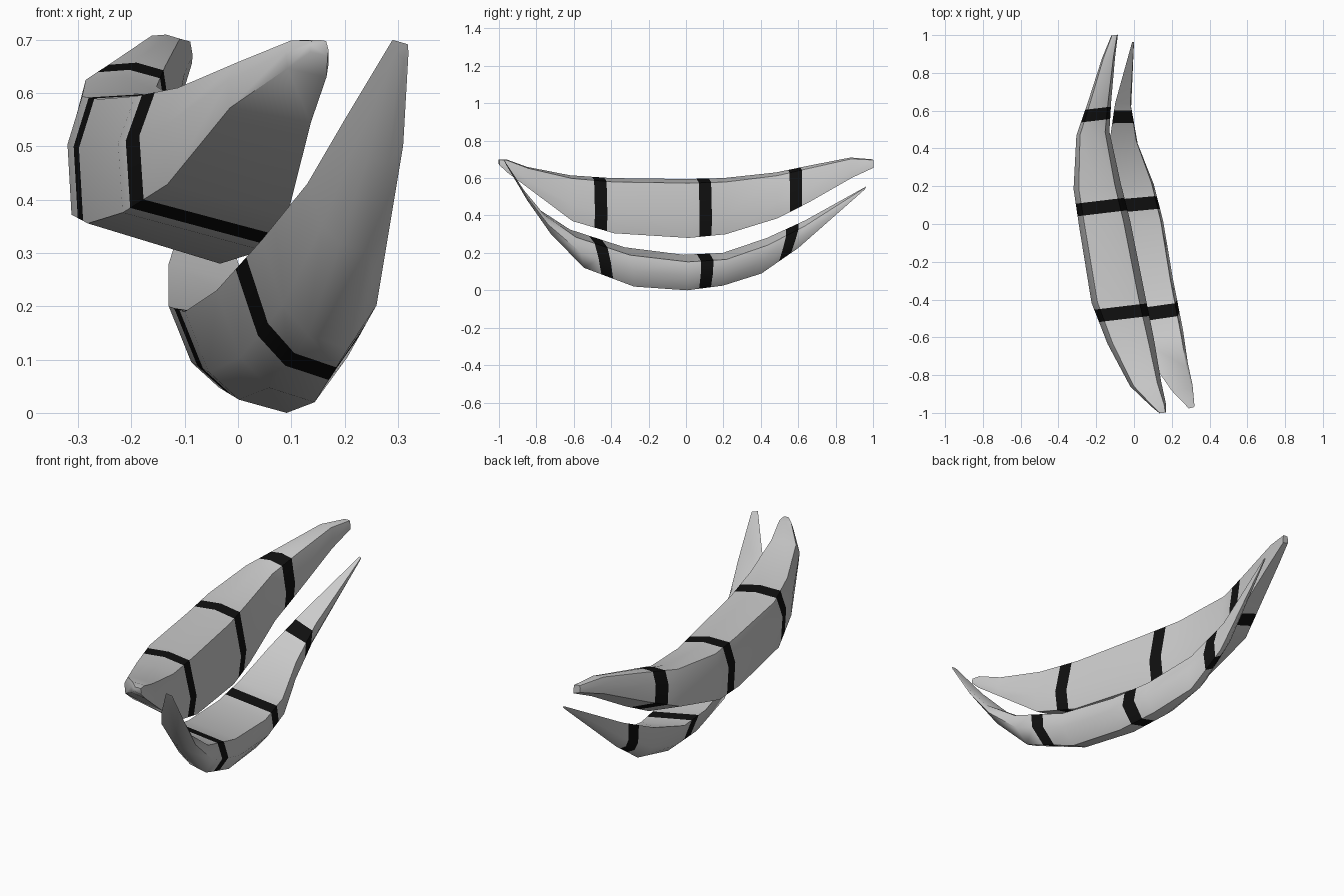
import bpy, bmesh

if "Cube" in bpy.data.objects:
    bpy.data.objects.remove(bpy.data.objects["Cube"])

# Dark stripe material
black = bpy.data.materials.new("stripe_black")
black.diffuse_color = (0.005, 0.005, 0.005, 1)
black.use_nodes = True
black.node_tree.nodes["Principled BSDF"].inputs["Base Color"].default_value = black.diffuse_color
grey = bpy.data.materials.new("plain_grey")
grey.diffuse_color = (0.6, 0.6, 0.6, 1)
grey.use_nodes = True
grey.node_tree.nodes["Principled BSDF"].inputs["Base Color"].default_value = grey.diffuse_color


def sample(stations, y):
    """Linear interpolation of a station at y."""
    for a, b in zip(stations, stations[1:]):
        if a[0] <= y <= b[0]:
            t = (y - a[0]) / (b[0] - a[0])
            return tuple(p + (q - p) * t for p, q in zip(a, b))


def banded_horn(name, stations, section, bands, lean, yaw, half=0.033):
    """Loft a unit section through (y, x_left, x_right, z_low, z_high) stations."""
    edges = [(b - half, b + half) for b in bands]
    rows = [s for s in stations
            if not any(lo - 0.02 < s[0] < hi + 0.02 for lo, hi in edges)]
    rows += [sample(stations, y) for e in edges for y in e]
    rows.sort()
    bm = bmesh.new()
    rings = []
    for y, xl, xr, zl, zh in rows:
        w, h = xr - xl, zh - zl
        rings.append([bm.verts.new((xl + u * w,
                                    y + lean * y * (v - 0.5) * h + yaw * (u - 0.5) * w,
                                    zl + v * h)) for u, v in section])
    n = len(section)
    for r0, r1, s0, s1 in zip(rings, rings[1:], rows, rows[1:]):
        mid = (s0[0] + s1[0]) / 2
        striped = any(lo < mid < hi for lo, hi in edges)
        for i in range(n):
            j = (i + 1) % n
            f = bm.faces.new((r0[i], r0[j], r1[j], r1[i]))
            f.material_index = int(striped)
    bm.faces.new(rings[0])
    bm.faces.new(rings[-1])
    bmesh.ops.recalc_face_normals(bm, faces=bm.faces)
    me = bpy.data.meshes.new(name)
    bm.to_mesh(me)
    bm.free()
    me.materials.append(grey)
    me.materials.append(black)
    ob = bpy.data.objects.new(name, me)
    bpy.context.collection.objects.link(ob)
    bpy.ops.object.select_all(action='DESELECT')
    ob.select_set(True)
    bpy.context.view_layer.objects.active = ob
    bpy.ops.object.shade_smooth_by_angle(angle=0.9)


# Upper horn: broad, with a flat top
banded_horn("upper_horn", [
    (-1.00, 0.135, 0.17, 0.67, 0.70),
    (-0.96, 0.09, 0.17, 0.63, 0.70),
    (-0.85, -0.02, 0.145, 0.545, 0.66),
    (-0.62, -0.14, 0.105, 0.37, 0.615),
    (-0.40, -0.225, 0.06, 0.305, 0.60),
    (0.00, -0.29, -0.02, 0.28, 0.595),
    (0.20, -0.32, -0.07, 0.30, 0.60),
    (0.48, -0.305, -0.13, 0.385, 0.63),
    (0.65, -0.245, -0.12, 0.47, 0.665),
    (0.88, -0.17, -0.10, 0.60, 0.71),
    (1.00, -0.12, -0.085, 0.655, 0.70)],
    [(0.11, 0.98), (0, 0.68), (0.03, 0.24), (0.95, 0), (1, 0.35), (0.87, 0.93), (0.5, 1)],
    (-0.47, 0.09, 0.58), 0, 0.12)

# Lower horn: slimmer, strongly curved upward, with a V-shaped keel
banded_horn("lower_horn", [
    (-0.965, 0.29, 0.32, 0.66, 0.70),
    (-0.86, 0.20, 0.31, 0.47, 0.55),
    (-0.75, 0.13, 0.285, 0.30, 0.43),
    (-0.58, 0.045, 0.26, 0.12, 0.325),
    (-0.30, -0.04, 0.205, 0.02, 0.23),
    (0.00, -0.10, 0.155, 0.00, 0.19),
    (0.20, -0.13, 0.105, 0.025, 0.20),
    (0.42, -0.13, 0.02, 0.09, 0.28),
    (0.62, -0.10, -0.015, 0.225, 0.375),
    (0.96, -0.01, 0.0, 0.54, 0.555)],
    [(0, 1), (0.18, 0.4), (0.4, 0.13), (0.75, 0), (1, 0.4), (0.95, 0.8)],
    (-0.45, 0.10, 0.55), 0.5, 0.1)
